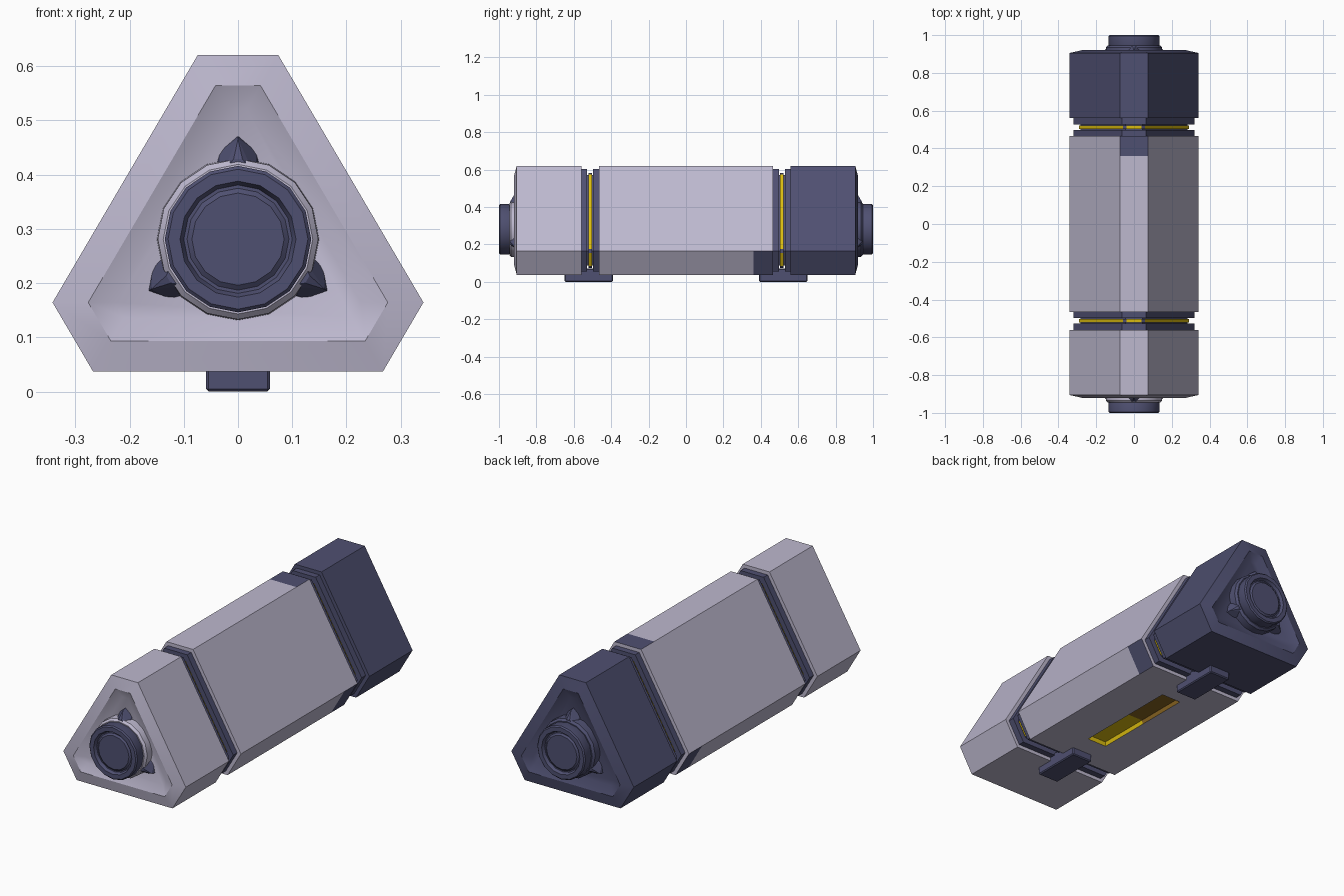
import bpy, bmesh
from math import sin, cos, pi, radians, sqrt
from mathutils import Vector, Matrix

cube = bpy.data.objects.get("Cube")
if cube:
    bpy.data.objects.remove(cube, do_unlink=True)


def material(name, rgb):
    m = bpy.data.materials.new(name)
    m.use_nodes = True
    m.diffuse_color = (*rgb, 1)
    bsdf = next(n for n in m.node_tree.nodes if n.type == 'BSDF_PRINCIPLED')
    bsdf.inputs["Base Color"].default_value = (*rgb, 1)
    return m


LIGHT = material("pale lavender grey", (0.51, 0.48, 0.62))
DARK = material("dark slate blue", (0.078, 0.08, 0.165))
YELLOW = material("yellow", (0.70, 0.50, 0.005))
BROWN = material("amber brown", (0.25, 0.13, 0.015))

WIDE, NARROW = 0.2405, 0.352   # distances of the wide and narrow sides from the axis
AXIS_Z, HUB_Z = 0.274, 0.281


def finish(name, bm, mats, smooth=None):
    bmesh.ops.recalc_face_normals(bm, faces=bm.faces)
    mesh = bpy.data.meshes.new(name)
    bm.to_mesh(mesh)
    bm.free()
    obj = bpy.data.objects.new(name, mesh)
    bpy.context.collection.objects.link(obj)
    for m in mats:
        mesh.materials.append(m)
    if smooth:
        bpy.ops.object.select_all(action='DESELECT')
        obj.select_set(True)
        bpy.context.view_layer.objects.active = obj
        bpy.ops.object.shade_smooth_by_angle(angle=radians(smooth))
    return obj


def outline(inset):
    """Corners of the truncated triangle, moved inward by inset."""
    pts = []
    for k in range(6):
        a = radians(60 * k - 30)
        p, q = (NARROW, WIDE) if k % 2 == 0 else (WIDE, NARROW)
        p, q = p - inset, q - inset
        t = (q - p / 2) / (sqrt(3) / 2)
        pts.append((p * cos(a) - t * sin(a), AXIS_Z + 0.984 * (p * sin(a) + t * cos(a))))
    return pts


def skin(rings):
    """Join rings of points with quads and cap both ends."""
    bm = bmesh.new()
    loops = [[bm.verts.new(p) for p in ring] for ring in rings]
    for a, b in zip(loops, loops[1:]):
        for i in range(len(a)):
            j = (i + 1) % len(a)
            bm.faces.new((a[i], a[j], b[j], b[i]))
    bm.faces.new(loops[0])
    bm.faces.new(loops[-1])
    bmesh.ops.recalc_face_normals(bm, faces=bm.faces)
    return bm


def prism(sections):
    return skin([[(x, y, z) for x, z in outline(d)] for y, d in sections])


def lathe(profile, sides=16):
    return skin([[(r * sin(2 * pi * i / sides), y, HUB_Z + r * cos(2 * pi * i / sides))
                  for i in range(sides)] for r, y in profile])


# Central body with a two-colour pocket underneath and dark patches at the back
bm = prism([(-0.465, 0), (0.465, 0)])
bottom = min(bm.faces, key=lambda f: f.calc_center_median().z)
for depth, half_w, half_l in ((0, 0.055, 0.28), (0.02, 0.05, 0.275)):
    bmesh.ops.inset_individual(bm, faces=[bottom], thickness=0.005)
    for v in bottom.verts:
        v.co = Vector((half_w if v.co.x > 0 else -half_w,
                       half_l if v.co.y > 0 else -half_l, 0.0373 + depth))
for cut in (0, 0.36):
    bmesh.ops.bisect_plane(bm, geom=bm.verts[:] + bm.edges[:] + bm.faces[:],
                           plane_co=(0, cut, 0), plane_no=(0, 1, 0))
bm.normal_update()
for f in bm.faces:
    c = f.calc_center_median()
    narrow_side = abs(f.normal.y) < 0.1 and (f.normal.z > 0.9 or -0.8 < f.normal.z < -0.2)
    if abs(c.x) < 0.06 and 0.038 < c.z < 0.07 and abs(c.y) < 0.3:
        f.material_index = 3 if c.y > 0 else 2
    elif c.y > 0.36 and narrow_side:
        f.material_index = 1
finish("main_body", bm, [LIGHT, DARK, YELLOW, BROWN])

for s, side, shell in ((-1, "front", LIGHT), (1, "back", DARK)):
    # End cap with sloped rim and recessed face
    bm = prism([(s * y, d) for y, d in
                ((0.56, 0), (0.905, 0), (0.92, 0.057), (0.898, 0.1))])
    finish(side + "_end_cap", bm, [shell], 40)

    # Joint: core, two flanges and a yellow band between them
    finish(side + "_joint_core", prism([(s * 0.46, 0.05), (s * 0.565, 0.05)]), [DARK])
    for n, (y0, y1) in (("inner", (0.46, 0.497)), ("outer", (0.528, 0.565))):
        finish(f"{side}_{n}_flange", prism([(s * y0, 0.018), (s * y1, 0.018)]), [DARK])
    bm = prism([(s * 0.503, 0.038), (s * 0.522, 0.038)])
    long_edges = [e for e in bm.edges
                  if abs(e.verts[0].co.y - e.verts[1].co.y) > 0.01]
    corners = bmesh.ops.bevel(bm, geom=long_edges, offset=0.012, segments=1,
                              affect='EDGES')["faces"]
    for f in corners:
        f.material_index = 1
    finish(side + "_yellow_band", bm, [YELLOW, DARK])

    # Hub collar and end knob
    finish(side + "_hub_collar",
           lathe([(r, s * y) for r, y in ((0.15, 0.89), (0.148, 0.935), (0.138, 0.945))]),
           [shell], 35)
    knob = ((0.128, 0.93), (0.135, 0.95), (0.135, 0.994), (0.129, 1.0), (0.107, 1.0),
            (0.1, 0.985), (0.094, 0.985), (0.085, 0.992))
    finish(side + "_knob", lathe([(r, s * y) for r, y in knob]), [DARK], 35)

    # Three pointed tabs around the hub
    tab = [(x * m, s * y, r) for x, y, r in
           ((0.047, 0.89, 0.12), (0.035, 0.89, 0.162), (0.03, 0.94, 0.12),
            (0.008, 0.94, 0.148)) for m in (-1, 1)] + [(0, s * 0.89, 0.192),
                                                       (0, s * 0.918, 0.185)]
    for k in range(3):
        bm = bmesh.new()
        turn = Matrix.Translation((0, 0, HUB_Z)) @ Matrix.Rotation(2 * pi * k / 3, 4, 'Y')
        verts = [bm.verts.new(turn @ Vector(p)) for p in tab]
        bmesh.ops.convex_hull(bm, input=verts)
        finish(f"{side}_tab_{k + 1}", bm, [DARK])

    # Foot under the joint
    bm = bmesh.new()
    bmesh.ops.create_cube(bm, size=1, matrix=Matrix.Translation((0, s * 0.52, 0.035))
                          @ Matrix.Diagonal((0.118, 0.26, 0.07, 1)))
    bmesh.ops.bevel(bm, geom=bm.edges[:], offset=0.005, segments=1, affect='EDGES')
    finish(side + "_foot", bm, [DARK])
